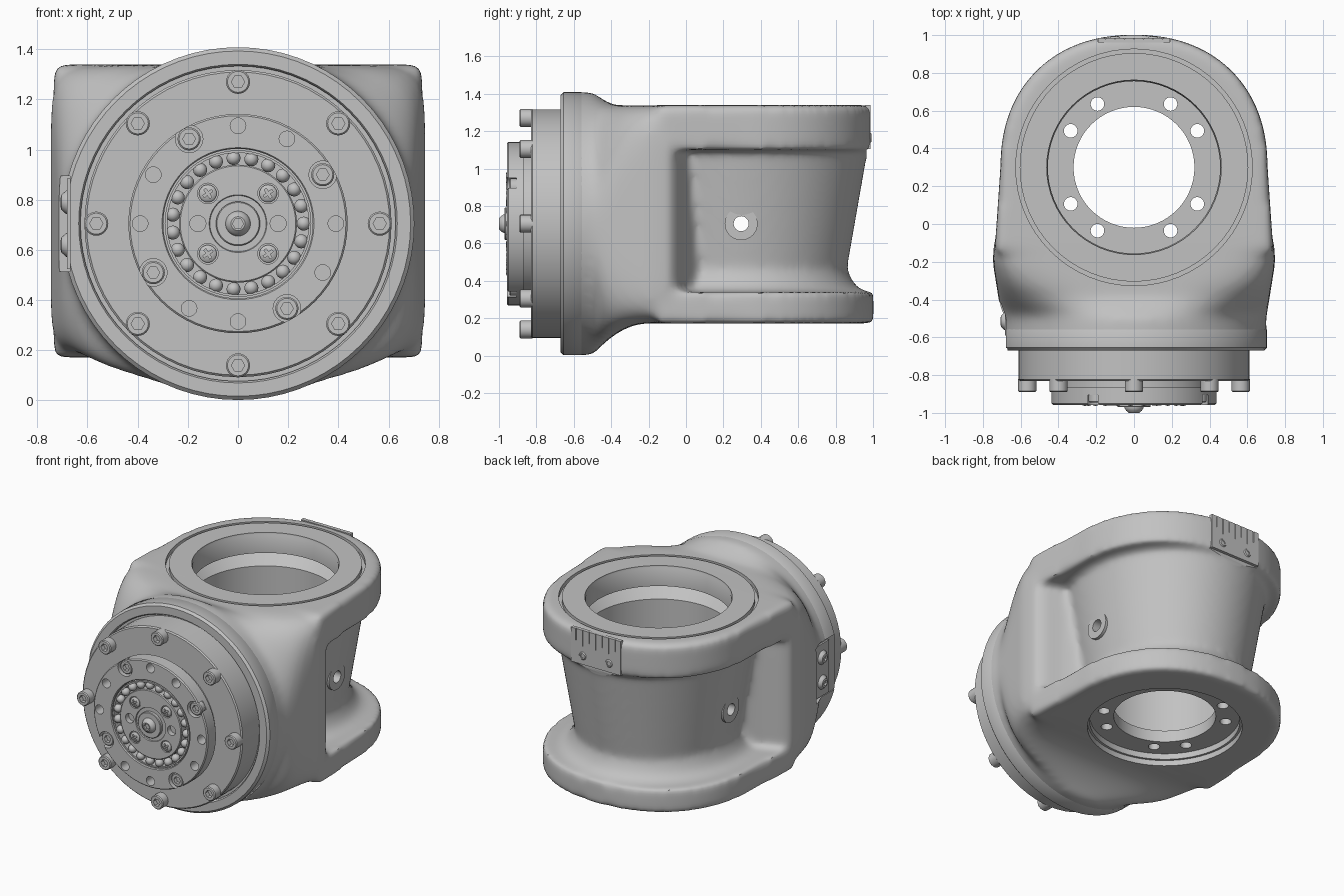
import bpy, bmesh, math
from math import sin, cos, pi, radians
from mathutils import Matrix, Vector

cube = bpy.data.objects.get("Cube")
if cube:
    bpy.data.objects.remove(cube)

grey = bpy.data.materials.new("machined grey")
grey.use_nodes = True
grey.diffuse_color = (0.54, 0.54, 0.54, 1)
grey.node_tree.nodes["Principled BSDF"].inputs["Base Color"].default_value = grey.diffuse_color

AXIS_Z = 0.705
BORE_Y = 0.30
# Local z of FRONT points out of the front face, local y points up
FRONT = Matrix.Translation((0, 0, AXIS_Z)) @ Matrix.Rotation(pi / 2, 4, 'X')
BORE = Matrix.Translation((0, BORE_Y, 0))


def spots(radius, degrees):
    return [(radius * cos(radians(d)), radius * sin(radians(d))) for d in degrees]


def revolve(bm, profile, matrix, seg=64):
    """Revolve a closed (radius, height[, hex]) profile about local z."""
    rings = []
    for r, h, *hexa in profile:
        ring = []
        for i in range(seg):
            a = 2 * pi * i / seg
            k = r * cos(pi / 6) / cos(a % (pi / 3) - pi / 6) if hexa else r
            ring.append(bm.verts.new(matrix @ Vector((k * cos(a), k * sin(a), h))))
        rings.append(ring)
    for j, ring in enumerate(rings):
        k = (j + 1) % len(rings)
        if profile[j][0] or profile[k][0]:
            bridge(bm, ring, rings[k])


def bridge(bm, a, b):
    for i in range(len(a)):
        n = (i + 1) % len(a)
        bm.faces.new((a[i], a[n], b[n], b[i]))


def loft(bm, sections):
    rings = [[bm.verts.new(p) for p in s] for s in sections]
    for a, b in zip(rings, rings[1:]):
        bridge(bm, a, b)
    bm.faces.new(rings[0])
    bm.faces.new(rings[-1])


def box(bm, low, high, matrix=Matrix()):
    size = [h - l for l, h in zip(low, high)]
    mid = [(h + l) / 2 for l, h in zip(low, high)]
    bmesh.ops.create_cube(bm, size=1, matrix=matrix @ Matrix.Translation(mid) @ Matrix.Diagonal((*size, 1)))


def finish(name, bm, cutters=(), mods=(), angle=35):
    bmesh.ops.remove_doubles(bm, verts=bm.verts, dist=1e-5)
    bmesh.ops.recalc_face_normals(bm, faces=bm.faces)
    mesh = bpy.data.meshes.new(name)
    bm.to_mesh(mesh)
    bm.free()
    mesh.materials.append(grey)
    ob = bpy.data.objects.new(name, mesh)
    bpy.context.collection.objects.link(ob)
    for kind, settings in mods:
        m = ob.modifiers.new(kind, kind)
        for key, value in settings.items():
            setattr(m, key, value)
    for c in cutters:
        m = ob.modifiers.new("cut", 'BOOLEAN')
        m.operation, m.solver, m.object = 'DIFFERENCE', 'EXACT', c
    bpy.ops.object.select_all(action='DESELECT')
    ob.select_set(True)
    bpy.context.view_layer.objects.active = ob
    if cutters or mods:
        bpy.ops.object.convert(target='MESH')
    bpy.ops.object.shade_smooth_by_angle(angle=radians(angle))
    return ob


def lathe(name, profile, matrix, at=((0, 0),), seg=64, **kw):
    bm = bmesh.new()
    for x, y in at:
        revolve(bm, profile, matrix @ Matrix.Translation((x, y, 0)), seg)
    return finish(name, bm, **kw)


def cutter(ob):
    ob.hide_render = True
    ob.hide_set(True)
    return ob


def rod(r, low, high):
    return [(0, low), (r, low), (r, high), (0, high)]


def cap_screw(r, low, high, depth):
    return [(0, low), (r, low), (r, high - .006), (r - .006, high), (r * .55, high, 1),
            (r * .55, high - depth, 1), (0, high - depth)]


# Cutters for the housing: stepped bore with top groove, cross hole, flats at right and back
bm = bmesh.new()
revolve(bm, [(0, 1.5), (.462, 1.5), (.462, 1.33), (.456, 1.32), (.456, 1.2), (.54, 1.19),
             (.456, 1.11), (.456, .25), (.47, .25), (.47, .21), (.485, .21), (.485, .05), (0, .05)], BORE)
revolve(bm, [(.605, 1.31), (.626, 1.31), (.626, 1.5), (.605, 1.5)], BORE)
bore_cut = cutter(finish("bore_cutter", bm))
SIDE = Matrix.Translation((0, BORE_Y - .005, AXIS_Z)) @ Matrix.Rotation(pi / 2, 4, 'Y')
cross_cut = cutter(lathe("cross_hole_cutter", rod(.041, -1, 1), SIDE, seg=24))
bm = bmesh.new()
box(bm, (-.9, -.8, .515), (-.67, -.41, .895))
box(bm, (-.192, .966, 1.05), (.192, 1.2, 1.5))
flat_cut = cutter(finish("flat_cutter", bm))


# Housing: round front lofted to a rounded block that narrows into a tapered oval waist
def section(y, wide, up, down, n_up, n_down):
    points = []
    for i in range(96):
        c, s = cos(2 * pi * i / 96), sin(2 * pi * i / 96)
        high, n = (up, n_up) if s > 0 else (down, n_down)
        r = (abs(c / wide) ** n + abs(s / high) ** n) ** (-1 / n)
        points.append((r * c, y, AXIS_Z + r * s))
    return points


sections = [section(-.64, .703, .703, .703, 2, 2)]
for i in range(13):
    t = i / 12
    sections.append(section(-.5 + .3 * t, .7 + .048 * t, .633 + .07 * max(1 - t / .4, 0) ** 1.3,
                            .532 + .171 * (1 - t) ** 2, 2 + 8 * t ** 1.6, 2 + 8 * t ** 1.1))
for y, wide, up, down in ((-.085, .74, .633, .532), (-.045, .69, .5, .5), (0, .58, .49, .49), (.06, .48, .48, .48)):
    sections.append(section(y, wide, up, down, 10, 10))
bm = bmesh.new()
loft(bm, sections)
revolve(bm, [(0, .27), (.69, .27), (.67, .33), (.6, .38), (.56, .46), (.672, 1.1), (.675, 1.2), (0, 1.2)],
        BORE @ Matrix.Diagonal((.905, 1, 1, 1)))

# Upper and lower flanges with a slightly squared round end
outline = [(-.738, -.15), (.738, -.15)]
for i in range(49):
    c, s = cos(pi * i / 48), sin(pi * i / 48)
    r = (abs(c / .707) ** 2.2 + abs(s / .702) ** 2.2) ** (-1 / 2.2)
    outline.append((r * c, BORE_Y + r * s))
for low, high in ((.172, .34), (1.1, 1.339)):
    loft(bm, [[(x, y, z) for x, y in outline] for z in (low, high)])
finish("housing", bm, cutters=(bore_cut, cross_cut, flat_cut),
       mods=(('REMESH', dict(mode='VOXEL', voxel_size=.02)), ('SMOOTH', dict(factor=.5, iterations=16))))

# Perforated plate at the bottom of the bore
plate_holes = cutter(lathe("plate_hole_cutter", rod(.036, 0, 1), BORE,
                           spots(.387, (30, 60, 120, 150, 210, 240, 300, 330)), 24))
lathe("bore_plate", [(.32, .25), (.465, .25), (.465, .33), (.32, .33)], BORE, cutters=(plate_holes,))

# Bushings in the waist
for name, turn in (("left_bushing", 1), ("right_bushing", -1)):
    m = Matrix.Translation((0, BORE_Y - .005, AXIS_Z)) @ Matrix.Rotation(turn * pi / 2, 4, 'Y')
    lathe(name, [(.04, .47), (.088, .47), (.088, .552), (.04, .552)], m, seg=32)

# Front collar and drive flange
lathe("front_collar", [(.5, .54), (.69, .54), (.703, .56), (.703, .655), (.688, .67), (.635, .67),
                       (.628, .66), (.628, .63), (.5, .63)], FRONT, seg=72, cutters=(flat_cut,))
lathe("drive_flange", [(0, .6), (.612, .6), (.612, .822), (.604, .83), (0, .83)], FRONT)
lathe("flange_screws", cap_screw(.048, .82, .89, .03), FRONT, spots(.565, range(0, 360, 45)), 24)

# Output disc with open screw pockets and pin holes
pockets = (30, 120, 210, 300)
pins = [a for a in range(0, 360, 30) if a not in pockets]
pocket_cut = cutter(lathe("pocket_cutter", rod(.055, .905, 1.1), FRONT, spots(.39, pockets), 24))
pin_cut = cutter(lathe("pin_hole_cutter", rod(.031, .88, 1.1), FRONT, spots(.39, pins), 24))
lathe("output_disc", [(0, .82), (.41, .82), (.41, .865), (.437, .865), (.437, .95), (.43, .957),
                      (.303, .957), (.298, .95), (.298, .9), (0, .9)], FRONT,
      cutters=(pocket_cut, pin_cut))
lathe("output_screws", cap_screw(.046, .9, .945, .025), FRONT, spots(.39, pockets), 24)

# Ball bearing
bm = bmesh.new()
for x, y in spots(.262, [i * 360 / 23 for i in range(23)]):
    bmesh.ops.create_uvsphere(bm, u_segments=16, v_segments=10, radius=.028,
                              matrix=FRONT @ Matrix.Translation((x, y, .935)))
finish("bearing_balls", bm, angle=60)
lathe("bearing_ring", [(.282, .89), (.292, .89), (.292, .952), (.282, .952)], FRONT)

# Hub with cross screws, pin holes and a domed centre screw
diagonals = spots(.17, (45, 135, 225, 315))
hub_holes = cutter(lathe("hub_hole_cutter", rod(.032, .92, 1.1), FRONT, ((-.16, 0), (.16, 0)), 24))
screw_pockets = cutter(lathe("cross_pocket_cutter", rod(.041, .94, 1.1), FRONT, diagonals, 24))
lathe("hub", [(0, .88), (.235, .88), (.235, .95), (.23, .955), (.115, .955), (.112, .948),
              (.088, .948), (.088, .966), (.084, .97), (0, .97)], FRONT,
      cutters=(hub_holes, screw_pockets))
slots = []
for turn in (0, pi / 2):
    bm = bmesh.new()
    for x, y in diagonals:
        m = FRONT @ Matrix.Translation((x, y, 0)) @ Matrix.Rotation(turn + .6, 4, 'Z')
        box(bm, (-.021, -.005, .945), (.021, .005, 1.1), m)
    slots.append(cutter(finish("slot_cutter" if turn else "cross_slot_cutter", bm)))
lathe("cross_screws", [(0, .93), (.035, .93), (.035, .952), (.025, .96), (0, .962)], FRONT,
      diagonals, 24, cutters=slots)
lathe("centre_screw", [(0, .96), (.05, .96), (.05, .974), (.042, .988), (.028, 1), (.022, 1, 1),
                       (.022, .98, 1), (0, .98)], FRONT, seg=24)

# Cover plate with domed screws on the right flat
bm = bmesh.new()
box(bm, (-.682, -.59, .525), (-.64, -.44, .885))
finish("cover_plate", bm)
COVER = Matrix.Translation((0, -.515, AXIS_Z)) @ Matrix.Rotation(-pi / 2, 4, 'Y')
lathe("cover_screws", [(0, .66), (.05, .66), (.047, .685), (.03, .704), (.018, .707, 1),
                       (.018, .695, 1), (0, .695)], COVER, ((-.085, 0), (.085, 0)), 24)

# Scale plate with graduations and two screws at the back
bm = bmesh.new()
for i in range(7):
    x = -.15 + i * .05
    box(bm, (x - .003, .98, 1.23 if i % 2 else 1.26), (x + .003, 1.1, 1.5))
tick_cut = cutter(finish("graduation_cutter", bm))
bm = bmesh.new()
box(bm, (-.19, .96, 1.105), (.19, .986, 1.341))
finish("scale_plate", bm, cutters=(tick_cut,))
BACK = Matrix.Translation((0, 0, 1.165)) @ Matrix.Rotation(-pi / 2, 4, 'X')
lathe("scale_screws", cap_screw(.027, .97, .992, .012), BACK, ((-.1, 0), (.1, 0)), 24)

# The cutters have done their work
for ob in [o for o in bpy.data.objects if o.name.endswith("_cutter")]:
    bpy.data.objects.remove(ob)
